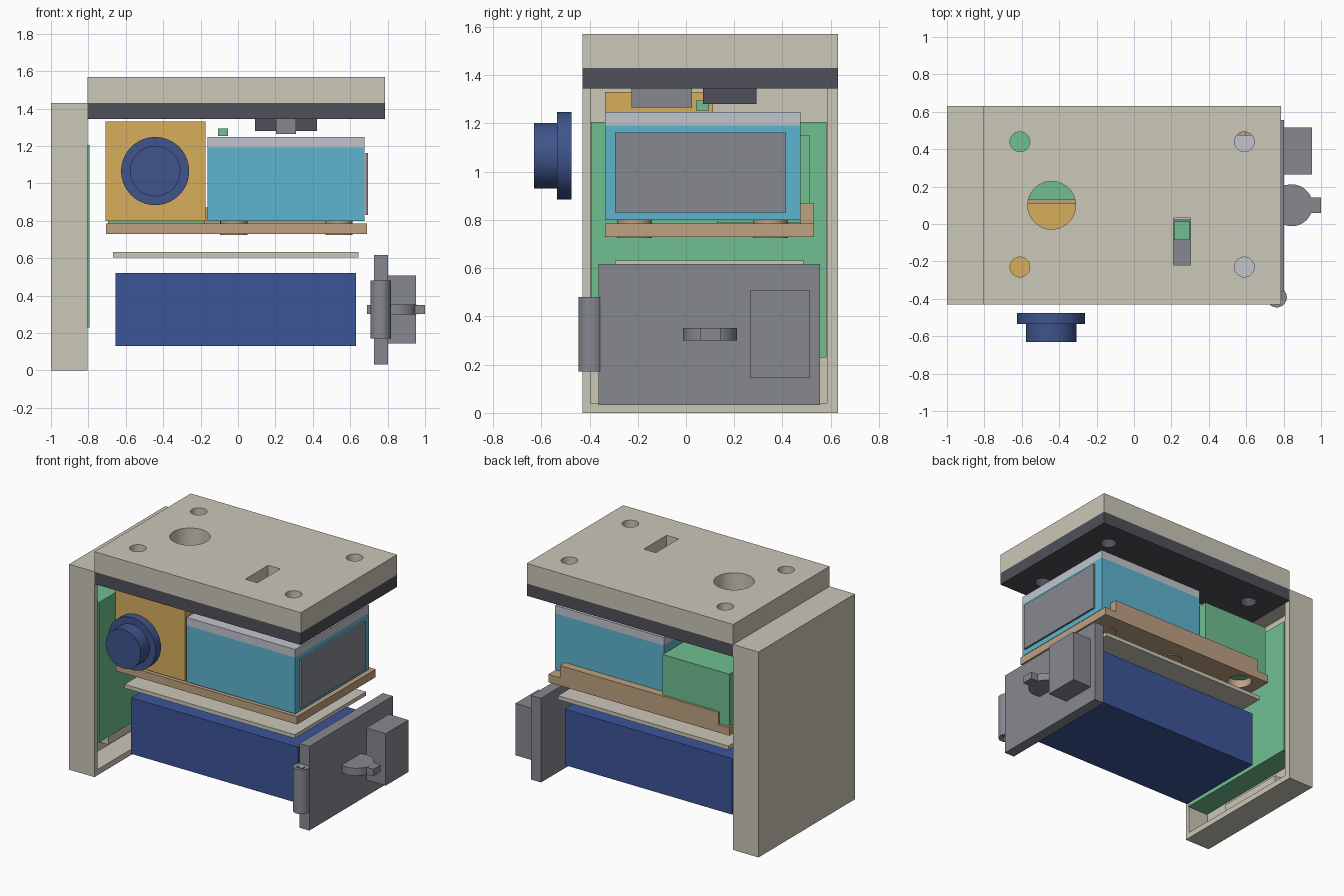
import bpy, math
from mathutils import Matrix

if "Cube" in bpy.data.objects:
    bpy.data.objects.remove(bpy.data.objects["Cube"])

COLORS = {
    "beige": (0.60, 0.57, 0.48), "dark": (0.08, 0.08, 0.10), "green": (0.16, 0.52, 0.28),
    "orange": (0.68, 0.43, 0.11), "navy": (0.045, 0.09, 0.32), "lens": (0.05, 0.09, 0.26),
    "cyan": (0.11, 0.46, 0.63), "silver": (0.54, 0.56, 0.61), "tan": (0.52, 0.36, 0.22),
    "grey": (0.24, 0.25, 0.28),
}
MATS = {}
for key, rgb in COLORS.items():
    MATS[key] = bpy.data.materials.new(key)
    MATS[key].diffuse_color = (*rgb, 1)


def paint(ob, name, color):
    ob.name = name
    if color:
        ob.data.materials.append(MATS[color])
    return ob


def box(name, color, x, y, z):
    """Box from (min, max) ranges."""
    bpy.ops.mesh.primitive_cube_add(size=1)
    ob = bpy.context.object
    center = [(r[0] + r[1]) / 2 for r in (x, y, z)]
    size = [r[1] - r[0] for r in (x, y, z)]
    ob.data.transform(Matrix.Translation(center) @ Matrix.Diagonal((*size, 1)))
    return paint(ob, name, color)


def cyl(name, color, center, radius, span, axis="z", sides=48):
    """Cylinder: center holds the two coordinates across its axis."""
    bpy.ops.mesh.primitive_cylinder_add(vertices=sides, radius=radius, depth=span[1] - span[0])
    ob = bpy.context.object
    mid = sum(span) / 2
    if axis == "y":
        ob.data.transform(Matrix.Rotation(math.pi / 2, 4, "X"))
        loc = (center[0], mid, center[1])
    else:
        loc = (center[0], center[1], mid)
    ob.data.transform(Matrix.Translation(loc))
    bpy.ops.object.shade_smooth_by_angle()
    return paint(ob, name, color)


def combine(ob, others, operation="DIFFERENCE"):
    """Boolean each other object into ob, then remove it."""
    for other in others:
        other.hide_render = True
        mod = ob.modifiers.new("cut", "BOOLEAN")
        mod.object, mod.operation, mod.solver = other, operation, "EXACT"
        bpy.context.view_layer.objects.active = ob
        bpy.ops.object.modifier_apply(modifier=mod.name)
        bpy.data.objects.remove(other)


# Left housing: hollow shell open to the right, with a board and connector in it
shell = box("side_housing", "beige", (-1, -0.805), (-0.43, 0.63), (0, 1.43))
combine(shell, [box("cutter", None, (-0.96, -0.7), (-0.395, 0.585), (0.04, 1.39))])
box("circuit_board", "green", (-0.955, -0.795), (-0.393, 0.583), (0.23, 1.205))
box("side_connector", "beige", (-0.97, -0.90), (-0.14, 0.37), (0.09, 0.17))


# Top cover and dark backing plate, both pierced by the same openings
def lid_cutters():
    span = (1.2, 1.7)
    cuts = [cyl("cutter", None, (x, y), 0.053, span, sides=32)
            for x in (-0.61, 0.59) for y in (-0.23, 0.44)]
    cuts.append(cyl("cutter", None, (-0.44, 0.10), 0.128, span))
    cuts.append(box("cutter", None, (0.21, 0.303), (-0.22, 0.032), span))
    return cuts


for name, color, z in (("top_cover", "beige", (1.43, 1.57)),
                       ("cover_backing", "dark", (1.345, 1.43))):
    combine(box(name, color, (-0.805, 0.785), (-0.43, 0.63), z), lid_cutters())

# Parts hanging under the cover
box("slot_connector", "grey", (0.203, 0.31), (-0.225, 0.025), (1.265, 1.345))
box("slot_switch", "green", (0.215, 0.297), (-0.085, 0.013), (1.345, 1.48))
box("under_cover_module", "dark", (0.09, 0.422), (0.07, 0.293), (1.28, 1.345))

# Camera block with stepped lens
box("camera_block", "orange", (-0.708, -0.175), (-0.335, 0.112), (0.80, 1.33))
lens = cyl("lens", "lens", (-0.443, 1.066), 0.182, (-0.535, -0.475), "y", 64)
cyl("lens_barrel", "lens", (-0.443, 1.066), 0.135, (-0.63, -0.535), "y", 64)

# Module behind the camera block
box("rear_module", "green", (-0.695, -0.18), (0.13, 0.515), (0.787, 1.15))

# Main unit with silver lid, side display, button and feet
box("main_unit", "cyan", (-0.162, 0.675), (-0.335, 0.475), (0.80, 1.192))
box("main_unit_lid", "silver", (-0.162, 0.675), (-0.335, 0.475), (1.192, 1.248))
box("side_display", "grey", (0.682, 0.696), (-0.295, 0.415), (0.83, 1.163))
box("button", "green", (-0.107, -0.053), (0.042, 0.096), (1.253, 1.294))
for x in (-0.022, 0.54):
    for y in (-0.213, 0.35):
        cyl("foot", "tan", (x, y), 0.073, (0.725, 0.80), sides=32)

# Tray with rear lip
tray = box("tray", "tan", (-0.706, 0.69), (-0.335, 0.53), (0.73, 0.785))
combine(tray, [cyl("cutter", None, (-0.55, 0.42), 0.08, (0.6, 0.9), sides=32)])
box("tray_rear_lip", "tan", (-0.62, 0.60), (0.475, 0.53), (0.785, 0.87))

# Separator plate and battery
box("separator_plate", "beige", (-0.667, 0.645), (-0.295, 0.487), (0.605, 0.632))
box("battery", "navy", (-0.655, 0.632), (-0.24, 0.43), (0.13, 0.52))

# Door with hinge tube, latch box and turning latch
box("door", "grey", (0.727, 0.803), (-0.362, 0.556), (0.032, 0.618))
hinge = cyl("door_hinge", "grey", (0.763, -0.392), 0.054, (0.172, 0.48), sides=32)
combine(hinge, [cyl("cutter", None, (0.763, -0.392), 0.022, (0, 0.7), sides=24)])
box("door_box", "grey", (0.803, 0.952), (0.265, 0.515), (0.145, 0.507))
latch = cyl("latch", "grey", (0.843, 0.10), 0.112, (0.30, 0.352))
combine(latch, [box("handle", None, (0.69, 1.0), (0.06, 0.142), (0.301, 0.351))], "UNION")

for m in bpy.data.materials:
    if m.users and not m.is_grease_pencil:
        m.use_nodes = True
        m.node_tree.nodes["Principled BSDF"].inputs["Base Color"].default_value = m.diffuse_color
